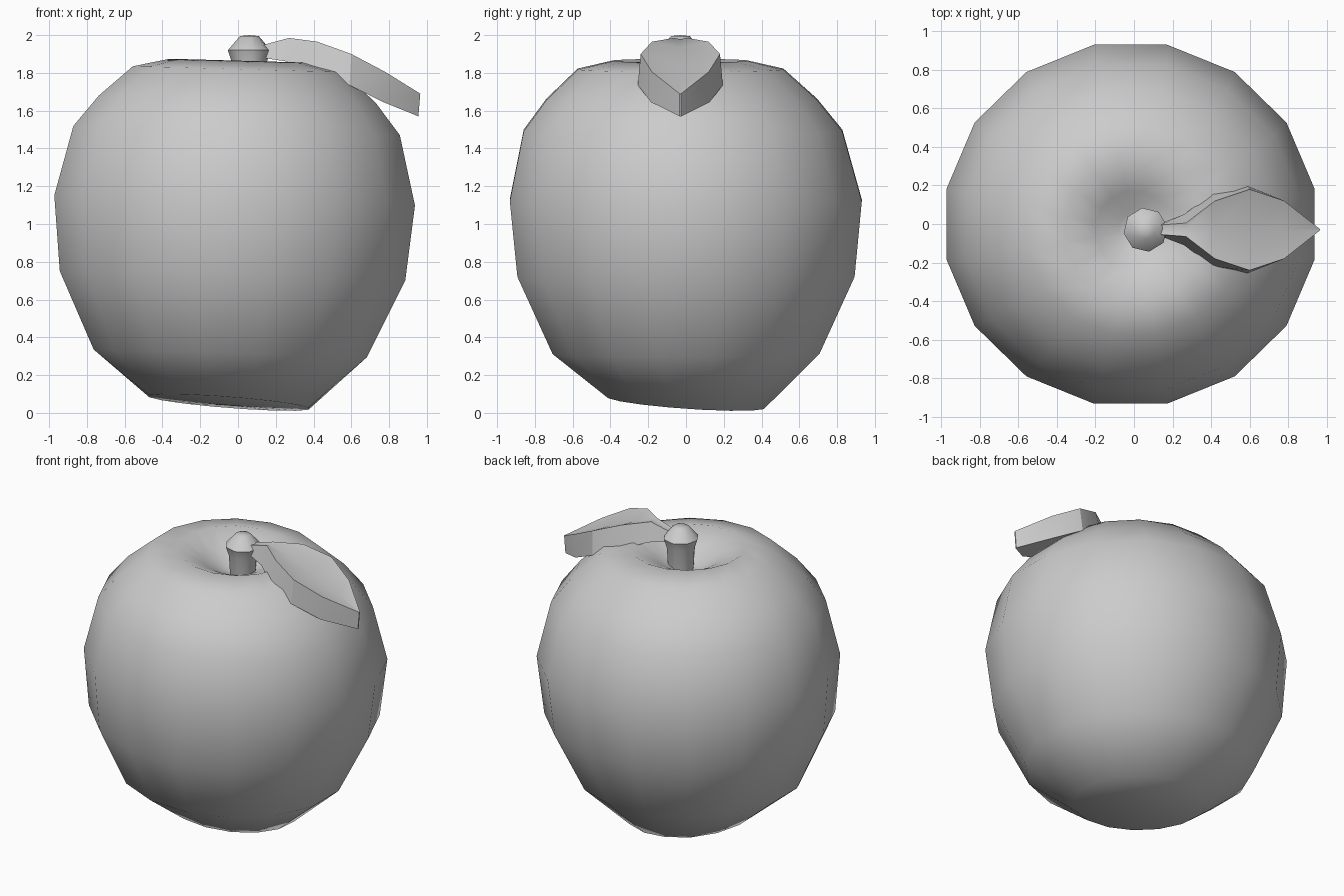
import bpy, bmesh, math
from mathutils import Matrix

cube = bpy.data.objects.get("Cube")
if cube:
    bpy.data.objects.remove(cube, do_unlink=True)

grey = bpy.data.materials.new("plain_grey")
grey.use_nodes = True
colour = (0.6, 0.6, 0.6, 1)
grey.diffuse_color = colour
grey.node_tree.nodes["Principled BSDF"].inputs["Base Color"].default_value = colour


def finish(name, bm, angle):
    """Turn a bmesh into a named object, smooth below the given angle."""
    bmesh.ops.recalc_face_normals(bm, faces=bm.faces)
    mesh = bpy.data.meshes.new(name)
    bm.to_mesh(mesh)
    bm.free()
    mesh.materials.append(grey)
    obj = bpy.data.objects.new(name, mesh)
    bpy.context.collection.objects.link(obj)
    bpy.ops.object.select_all(action="DESELECT")
    obj.select_set(True)
    bpy.context.view_layer.objects.active = obj
    bpy.ops.object.shade_smooth_by_angle(angle=math.radians(angle))


def bridge(bm, a, b):
    n = len(a)
    for i in range(n):
        j = (i + 1) % n
        bm.faces.new((a[i], a[j], b[j], b[i]))


def lathe(profile, sides, offset, stretch=1.0):
    """Rings of (radius, height), closed by a pole at both ends."""
    bm = bmesh.new()
    poles = [bm.verts.new((0, 0, z)) for r, z in (profile[0], profile[-1])]
    rings = []
    for r, z in profile[1:-1]:
        angles = [(i + offset) * math.tau / sides for i in range(sides)]
        rings.append([bm.verts.new((r * stretch * math.cos(a), r * math.sin(a), z)) for a in angles])
    for a, b in zip(rings, rings[1:]):
        bridge(bm, a, b)
    for pole, ring in zip(poles, (rings[0], rings[-1])):
        for i in range(sides):
            bm.faces.new((pole, ring[i], ring[(i + 1) % sides]))
    return bm


# Fruit body, leaning slightly towards the leaf
body_profile = [(0, 0.04), (0.42, 0.055), (0.72, 0.315), (0.91, 0.725), (0.95, 1.125),
                (0.86, 1.495), (0.73, 1.66), (0.555, 1.82), (0.36, 1.865),
                (0.2, 1.79), (0.08, 1.72), (0, 1.7)]
bm = lathe(body_profile, 16, 0.5, 1.025)
for v in bm.verts:
    if v.co.z < 0.2:  # the base is cut at a slant
        v.co.z -= 0.05 * v.co.x + 0.07 * v.co.y
    v.co.y -= 0.04 * max(0, v.co.z - 1.1)
lean = Matrix.Rotation(0.028, 4, "Y")
bm.transform(Matrix.Translation((-0.018, 0, 1.12)) @ lean @ Matrix.Translation((0, 0, -1.12)))
finish("fruit_body", bm, 180)

# Stem with a faceted knob
bm = lathe([(0, 1.6), (0.08, 1.61), (0.095, 1.86), (0.115, 1.92), (0.05, 1.995), (0, 2.0)], 8, 0.2)
bm.transform(Matrix.Translation((0.06, -0.03, 0)))
finish("stem", bm, 46)

# Leaf: cupped cross-sections of (x, top half width, bottom half width, height, thickness)
sections = [(0.14, 0.025, 0.03, 1.95, 0.07), (0.27, 0.035, 0.08, 1.985, 0.125),
            (0.42, 0.15, 0.19, 1.965, 0.155), (0.60, 0.21, 0.225, 1.9, 0.165),
            (0.78, 0.15, 0.155, 1.805, 0.16), (0.965, 0.004, 0.004, 1.69, 0.12)]
bm = bmesh.new()
loops = []
for x, w, u, z, t in sections:
    shape = [(-w, z), (0, z - 0.2 * w), (w, z), (u, z - t), (-u, z - t)]
    loops.append([bm.verts.new((x - (0.01 if i > 2 else 0), y - 0.03, h))
                  for i, (y, h) in enumerate(shape)])
for a, b in zip(loops, loops[1:]):
    bridge(bm, a, b)
bm.faces.new(loops[0])
bm.faces.new(loops[-1])
finish("leaf", bm, 30)
